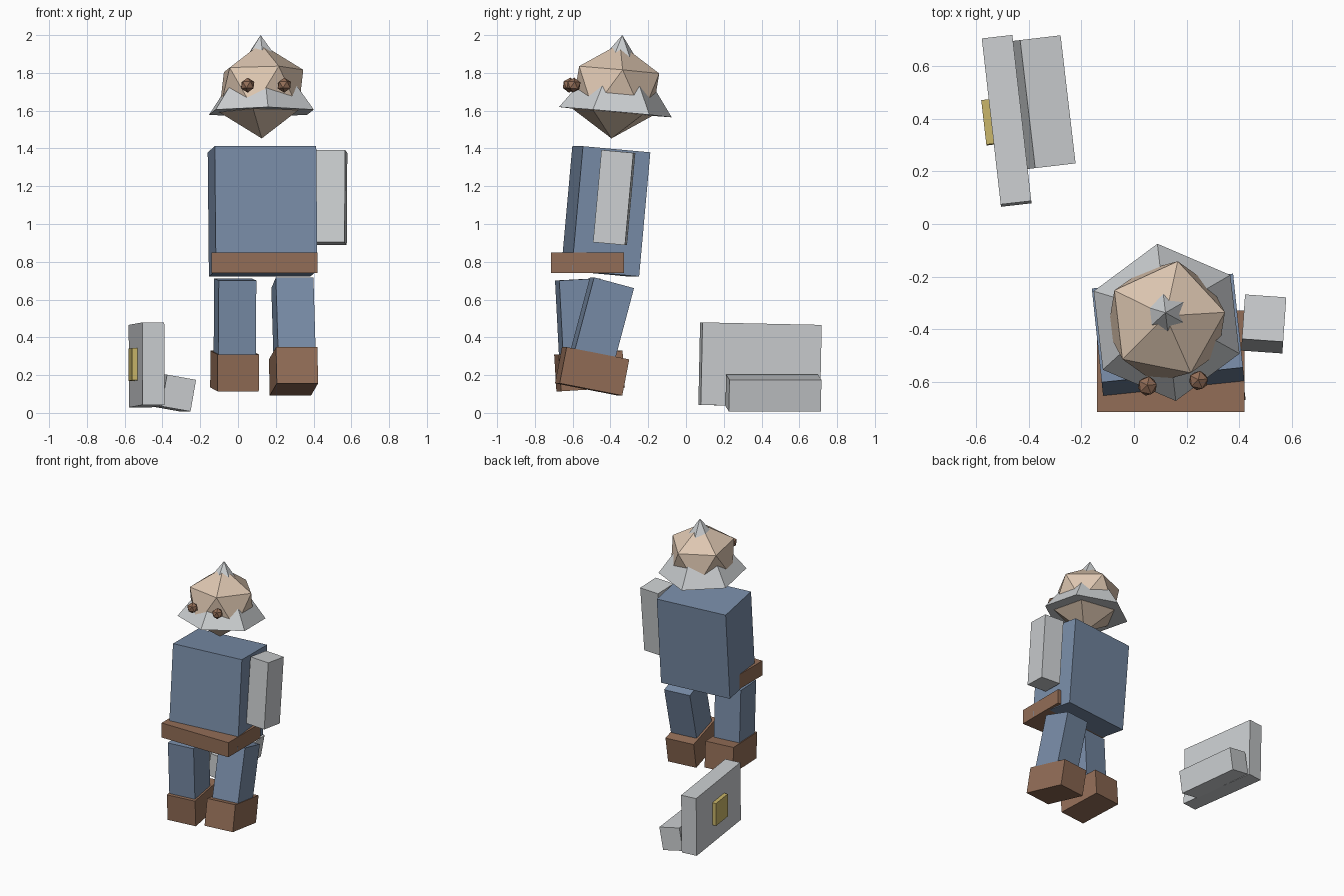
import bpy
import bmesh
from math import radians
from mathutils import Matrix

if "Cube" in bpy.data.objects:
    bpy.data.objects.remove(bpy.data.objects["Cube"], do_unlink=True)


def material(name, rgb):
    m = bpy.data.materials.new(name)
    m.use_nodes = True
    colour = (*rgb, 1)
    m.diffuse_color = colour
    m.node_tree.nodes["Principled BSDF"].inputs["Base Color"].default_value = colour
    return m


blue = material("blue_cloth", (0.19, 0.265, 0.39))
leather = material("brown_leather", (0.29, 0.155, 0.095))
steel = material("pale_steel", (0.6, 0.62, 0.635))
skin = material("skin", (0.73, 0.57, 0.44))
gold = material("dull_gold", (0.58, 0.46, 0.14))

TURN = 6.5   # shared turn of the figure about z
LEAN = -5.2  # backward lean of the upper body


def finish(name, bm, loc, rot, mat):
    mesh = bpy.data.meshes.new(name)
    bm.to_mesh(mesh)
    bm.free()
    mesh.materials.append(mat)
    ob = bpy.data.objects.new(name, mesh)
    ob.location = loc
    ob.rotation_euler = [radians(a) for a in rot]
    bpy.context.collection.objects.link(ob)
    return ob


def box(name, size, loc, rot, mat):
    bm = bmesh.new()
    bmesh.ops.create_cube(bm, size=1, matrix=Matrix.Diagonal((*size, 1)))
    return finish(name, bm, loc, rot, mat)


def ball(name, radius, loc, rot, mat):
    bm = bmesh.new()
    bmesh.ops.create_icosphere(bm, subdivisions=1, radius=radius)
    return finish(name, bm, loc, rot, mat)


# Torso and belt
box("torso", (0.54, 0.36, 0.66), (0.13, -0.425, 1.067), (LEAN, 0, 6), blue)
box("belt", (0.56, 0.385, 0.11), (0.14, -0.522, 0.795), (0, 0, 0), leather)

# Legs and boots, each swung to its own angle
LEG, BOOT = (0.2, 0.22, 0.42), (0.22, 0.34, 0.195)
box("left_leg", LEG, (0.294, -0.446, 0.486), (-15, 0, TURN), blue)
box("right_leg", LEG, (-0.016, -0.562, 0.497), (3, 0, TURN), blue)
box("left_boot", BOOT, (0.294, -0.497, 0.22), (-11, 0, TURN), leather)
box("right_boot", BOOT, (-0.018, -0.511, 0.222), (3.5, 0, TURN), leather)

# Attached arm, and the loose arm lying beside the shield
box("left_arm", (0.157, 0.17, 0.49), (0.493, -0.38, 1.14), (LEAN, 0, -4), steel)
box("loose_arm", (0.157, 0.17, 0.49), (-0.342, 0.463, 0.105), (90, 10, 6.7), steel)
bpy.data.objects["loose_arm"].rotation_euler = (
    Matrix.Rotation(radians(6.7), 3, 'Z') @ Matrix.Rotation(radians(10), 3, 'Y')
    @ Matrix.Rotation(radians(90), 3, 'X')).to_euler()

# Shield slab with its badge
box("shield", (0.117, 0.635, 0.437), (-0.484, 0.392, 0.254), (-1.2, 0, TURN), steel)
box("shield_badge", (0.04, 0.17, 0.17), (-0.551, 0.387, 0.256), (-1.2, 0, TURN), gold)

# Faceted head with a six-sided helmet pushed through it
ball("head", 0.252, (0.123, -0.372, 1.704), (LEAN, 0, 6.7), skin)
bm = bmesh.new()
bmesh.ops.create_cone(bm, cap_ends=True, segments=6, radius1=0.302, radius2=0,
                      depth=0.41, matrix=Matrix.Translation((0, 0, 0.205)))
bmesh.ops.remove_doubles(bm, verts=bm.verts, dist=0.0001)
finish("helmet", bm, (0.124, -0.374, 1.592), (LEAN, 0, 6.7), steel)

# Eyes
ball("right_eye", 0.04, (0.051, -0.616, 1.735), (LEAN, 0, 6.7), leather)
ball("left_eye", 0.04, (0.245, -0.595, 1.735), (LEAN, 0, 6.7), leather)
